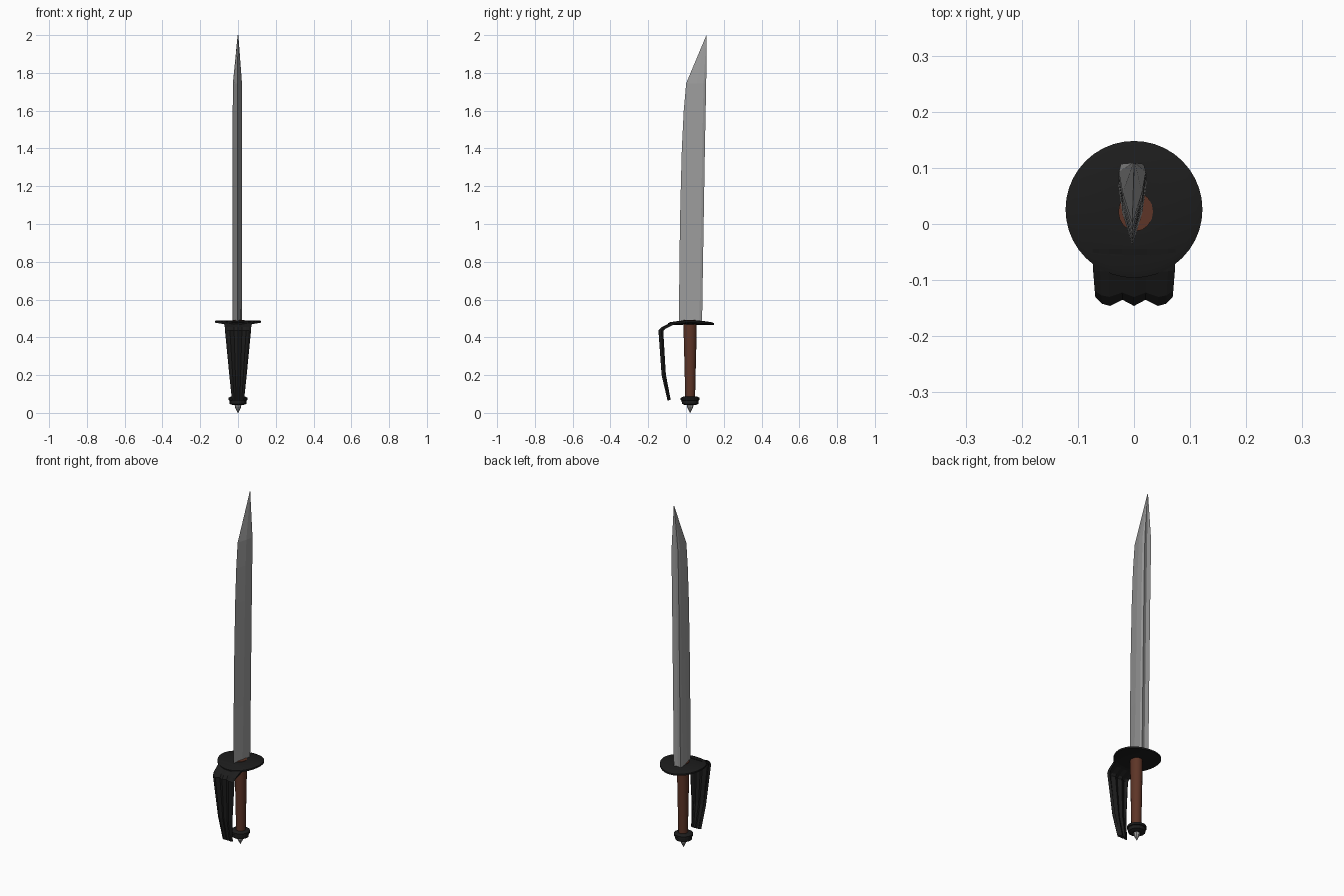
import bpy
from math import sin, cos, pi

if "Cube" in bpy.data.objects:
    bpy.data.objects.remove(bpy.data.objects["Cube"])


def material(name, rgb):
    m = bpy.data.materials.new(name)
    m.diffuse_color = (*rgb, 1)
    m.use_nodes = True
    m.node_tree.nodes["Principled BSDF"].inputs["Base Color"].default_value = m.diffuse_color
    return m


STEEL = material("steel", (0.33, 0.33, 0.33))
BLACK = material("black_metal", (0.012, 0.012, 0.012))
LEATHER = material("leather", (0.11, 0.035, 0.02))


def make(name, verts, faces, mat, smooth=None):
    me = bpy.data.meshes.new(name)
    me.from_pydata(verts, [], faces)
    me.materials.append(mat)
    ob = bpy.data.objects.new(name, me)
    bpy.context.collection.objects.link(ob)
    if smooth:
        bpy.ops.object.select_all(action='DESELECT')
        bpy.context.view_layer.objects.active = ob
        ob.select_set(True)
        bpy.ops.object.shade_smooth_by_angle(angle=smooth)
    return ob


def loft(name, rings, mat, smooth=None):
    """Skin equal-length closed rings, bottom to top, and cap both ends."""
    n = len(rings[0])
    verts = [p for r in rings for p in r]
    faces = [(k * n + i, k * n + (i + 1) % n, (k + 1) * n + (i + 1) % n, (k + 1) * n + i)
             for k in range(len(rings) - 1) for i in range(n)]
    faces += [tuple(reversed(range(n))), tuple(range(len(verts) - n, len(verts)))]
    return make(name, verts, faces, mat, smooth)


def ellipse(rx, ry, z, n, cx=0.0, cy=0.022):
    return [(cx + rx * cos(2 * pi * i / n), cy + ry * sin(2 * pi * i / n), z) for i in range(n)]


# Blade: wedge section with a bevel ridge and shallow peaked spine
def blade_ring(z, edge, ridge, back, w):
    cx = -0.003
    return [(cx, edge, z), (cx + w * 0.72, ridge, z), (cx + w, back - 0.014, z),
            (cx + w * 0.85, back, z), (cx, back - 0.006, z), (cx - w * 0.85, back, z),
            (cx - w, back - 0.014, z), (cx - w * 0.72, ridge, z)]


stations = [(0.475, -0.037, 0.020, 0.085, 0.025), (0.80, -0.035, 0.030, 0.090, 0.025),
            (1.10, -0.030, 0.036, 0.095, 0.025), (1.40, -0.022, 0.042, 0.100, 0.025),
            (1.60, -0.012, 0.048, 0.104, 0.025), (1.745, 0.001, 0.056, 0.107, 0.024)]
rings = [blade_ring(*s) for s in stations]
rings.append([(0.0 + 0.002 * (p[0] + 0.003) / 0.025, 0.109 + 0.01 * (p[1] - 0.107), 2.0)
              for p in rings[-1]])
loft("blade", rings, STEEL)


# Round hand guard: thin disc drooping toward front and back
def guard_ring(r, z):
    return [(x, y, zz - 0.012 * (abs(y - 0.025) / 0.12) ** 2)
            for x, y, zz in ellipse(r, r, z, 40, 0, 0.026)]


loft("guard_disc", [guard_ring(0.045, 0.468), guard_ring(0.085, 0.472), guard_ring(0.122, 0.478),
                    guard_ring(0.122, 0.487), guard_ring(0.110, 0.490), guard_ring(0.045, 0.490)],
     BLACK, 0.5)

# Knuckle guard: fluted strap running down in front of the grip
flutes = [(-1, 0.016), (-0.83, 0.004), (-0.62, 0.0), (-0.3, 0.011), (0, 0.0),
          (0.3, 0.011), (0.62, 0.0), (0.83, 0.004), (1, 0.016)]
path = [(-0.045, 0.487, 0.074, 0.0), (-0.085, 0.475, 0.073, 0.2), (-0.130, 0.454, 0.070, 0.7),
        (-0.146, 0.436, 0.069, 1.0), (-0.129, 0.200, 0.046, 0.8), (-0.098, 0.066, 0.032, 0.3)]
n = len(flutes)
verts = [(u * w, y + d * k, z) for y, z, w, k in path for u, d in flutes]
faces = [(j * n + i, (j + 1) * n + i, (j + 1) * n + i + 1, j * n + i + 1)
         for j in range(len(path) - 1) for i in range(n - 1)]
strap = make("knuckle_guard", verts, faces, BLACK)
solid = strap.modifiers.new("thickness", 'SOLIDIFY')
solid.thickness = 0.014
solid.offset = -1

# Grip: tapered oval handle, just showing through the guard
loft("grip", [ellipse(rx, ry, z, 16, 0.003) for rx, ry, z in
              [(0.025, 0.026, 0.08), (0.028, 0.030, 0.25), (0.030, 0.034, 0.40),
               (0.031, 0.035, 0.492)]], LEATHER, 0.7)

# Pommel: faceted collar
loft("pommel", [ellipse(r, r, z, 16) for r, z in
                [(0.030, 0.042), (0.044, 0.048), (0.045, 0.066), (0.050, 0.068),
                 (0.050, 0.080), (0.036, 0.087)]], BLACK)

# Pommel spike
loft("pommel_spike", [ellipse(r, r, z, 8) for r, z in
                      [(0.001, 0.0), (0.016, 0.030), (0.018, 0.046)]], STEEL)
